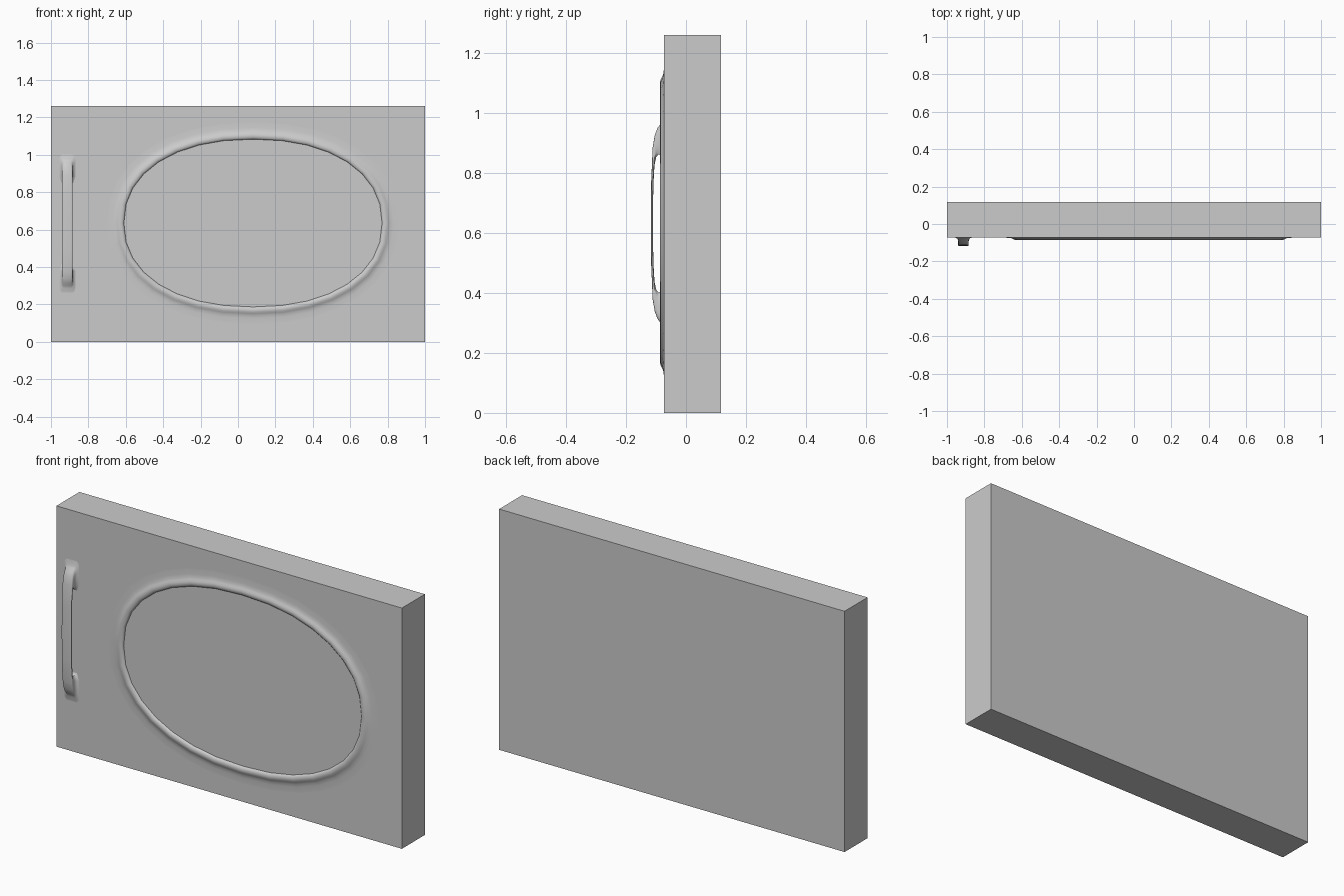
import bpy, bmesh, math

if "Cube" in bpy.data.objects:
    bpy.data.objects.remove(bpy.data.objects["Cube"])

FRONT = -0.073            # front plane of the slab
CX, CZ = 0.08, 0.635      # window centre
RX, RZ = 0.69, 0.448      # window inner radii


def finish(bm, name, angle=None):
    bmesh.ops.recalc_face_normals(bm, faces=bm.faces)
    me = bpy.data.meshes.new(name)
    bm.to_mesh(me)
    bm.free()
    ob = bpy.data.objects.new(name, me)
    bpy.context.collection.objects.link(ob)
    if angle:
        bpy.ops.object.select_all(action='DESELECT')
        ob.select_set(True)
        bpy.context.view_layer.objects.active = ob
        bpy.ops.object.shade_smooth_by_angle(angle=math.radians(angle))
    return ob


def bridge(bm, a, b):
    n = len(a)
    for i in range(n):
        bm.faces.new((a[i], a[(i + 1) % n], b[(i + 1) % n], b[i]))


def oval(bm, offset, y, n=32):
    # slightly squared ellipse
    verts = []
    for i in range(n):
        t = 2 * math.pi * i / n
        c, s = math.cos(t), math.sin(t)
        x = math.copysign(abs(c) ** (2 / 2.2), c) * (RX + offset)
        z = math.copysign(abs(s) ** (2 / 2.2), s) * (RZ + offset)
        verts.append(bm.verts.new((CX + x, y, CZ + z)))
    return verts


# door slab
bm = bmesh.new()
bmesh.ops.create_cube(bm, size=1)
for v in bm.verts:
    v.co = (v.co.x * 2, 0.117 if v.co.y > 0 else FRONT, 1.26 if v.co.z > 0 else 0)
finish(bm, "door_slab")

# raised oval window rim: steep inside, soft fade outside
profile = [(0, -0.073), (0.001, -0.079), (0.008, -0.0845), (0.018, -0.0865),
           (0.028, -0.085), (0.037, -0.080), (0.046, -0.076), (0.062, -0.0738), (0.09, FRONT)]
bm = bmesh.new()
rings = [oval(bm, o, y) for o, y in profile]
for a, b in zip(rings, rings[1:]):
    bridge(bm, a, b)
bridge(bm, rings[-1], rings[0])
finish(bm, "window_rim", 50)

# window pane
bm = bmesh.new()
back, face = oval(bm, 0.002, -0.072), oval(bm, 0.002, -0.0738)
bridge(bm, back, face)
bm.faces.new(back)
bm.faces.new(face)
finish(bm, "window_pane")

# arched handle: outer (dz, y), inner (dz, y), half width
half = [(0.375, -0.072, 0.215, -0.072, 0.046), (0.345, -0.077, 0.222, -0.077, 0.034),
        (0.332, -0.085, 0.228, -0.085, 0.029), (0.318, -0.095, 0.230, -0.092, 0.028),
        (0.295, -0.104, 0.222, -0.099, 0.028), (0.255, -0.111, 0.195, -0.105, 0.028),
        (0.140, -0.116, 0.125, -0.109, 0.028)]
sections = [(-1, *h) for h in half] + [(1, 0, -0.117, 0, -0.110, 0.028)]
sections += [(1, *h) for h in reversed(half)]
bm = bmesh.new()
loops = []
for sgn, oz, oy, iz, iy, w in sections:
    loop = []
    # rounded strap section: (x factor, outer-to-inner factor)
    for fx, t in [(-0.7, 0), (0.7, 0), (0.93, 0.08), (1, 0.25), (1, 0.75), (0.7, 1),
                  (-0.7, 1), (-1, 0.75), (-1, 0.25), (-0.93, 0.08)]:
        z = oz + (iz - oz) * t
        y = oy + (iy - oy) * t
        loop.append(bm.verts.new((-0.912 + fx * w, y, 0.632 + sgn * z)))
    loops.append(loop)
for a, b in zip(loops, loops[1:]):
    bridge(bm, a, b)
bm.faces.new(loops[0])
bm.faces.new(loops[-1])
finish(bm, "door_handle", 50)
